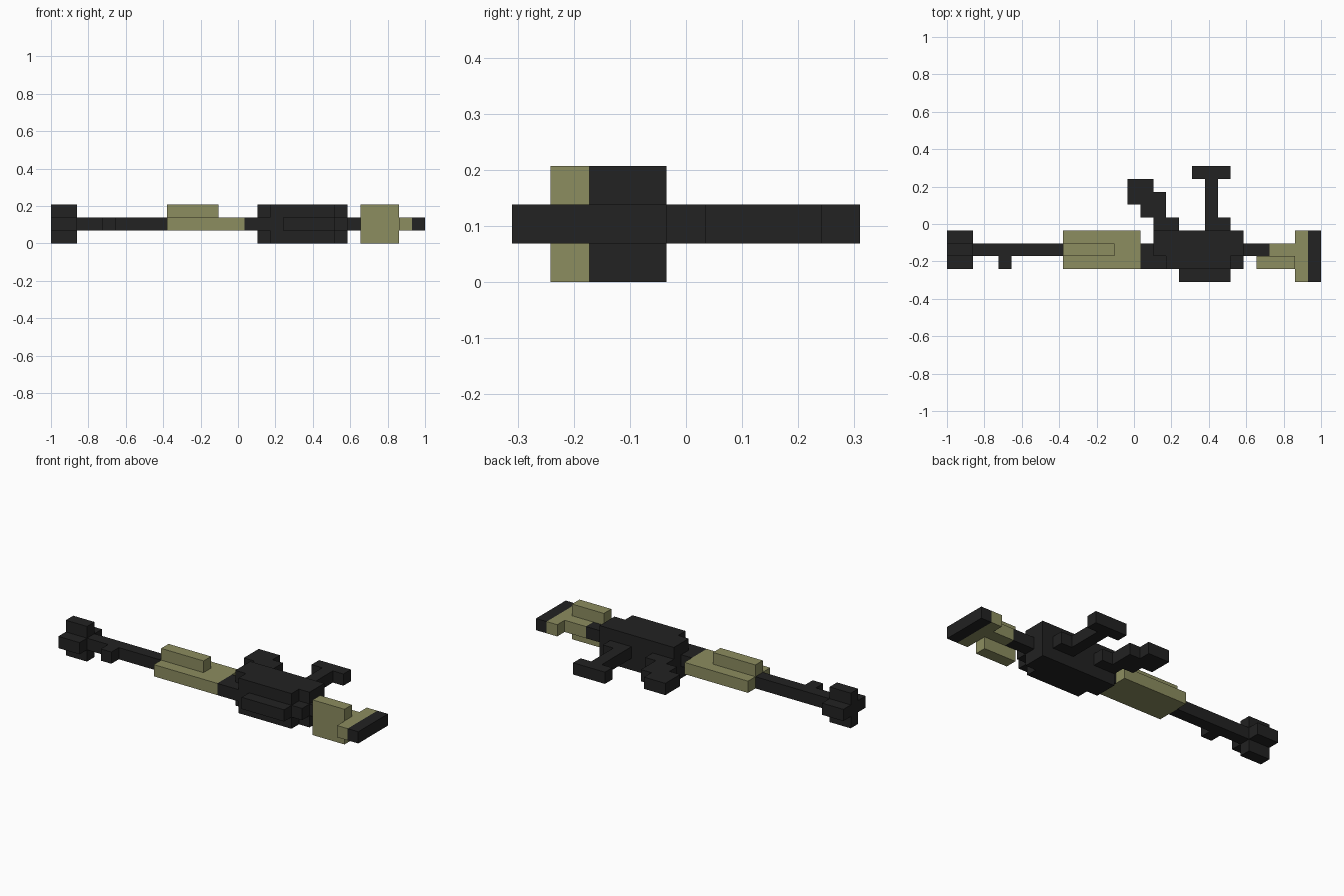
import bpy, bmesh
from mathutils import Matrix, Vector

if "Cube" in bpy.data.objects:
    bpy.data.objects.remove(bpy.data.objects["Cube"])

U = 2 / 29                              # size of one block
ORIGIN = Vector((-1, -4.5 * U, 0))      # lower corner of the block grid


def material(name, rgb):
    m = bpy.data.materials.new(name)
    m.diffuse_color = (*rgb, 1)
    m.use_nodes = True
    m.node_tree.nodes["Principled BSDF"].inputs["Base Color"].default_value = m.diffuse_color
    return m


BLACK = material("gunmetal black", (0.016, 0.016, 0.016))
OLIVE = material("olive green", (0.262, 0.266, 0.116))


def part(name, mat, *boxes):
    """One object from boxes given in blocks: x0, x1, y0, y1, (z0, z1)."""
    bm = bmesh.new()
    for b in boxes:
        x0, x1, y0, y1, z0, z1 = b if len(b) == 6 else (*b, 1, 2)
        lo = ORIGIN + U * Vector((x0, y0, z0))
        hi = ORIGIN + U * Vector((x1, y1, z1))
        bmesh.ops.create_cube(bm, size=1, matrix=Matrix.Translation(
            (lo + hi) / 2) @ Matrix.Diagonal((*(hi - lo), 1)))
    me = bpy.data.meshes.new(name)
    bm.to_mesh(me)
    bm.free()
    me.materials.append(mat)
    bpy.context.collection.objects.link(bpy.data.objects.new(name, me))


# Barrel end
part("muzzle", BLACK, (0, 2, 2, 3, 0, 3), (0, 2, 1, 2), (0, 2, 3, 4))
part("barrel", BLACK, (2, 9, 2, 3))
part("front_sight", BLACK, (4, 5, 1, 2))

# Handguard with a ridge
part("handguard", OLIVE, (9, 15, 1, 4))
part("handguard_ridge", OLIVE, (9, 13, 2, 3, 2, 3))
part("barrel_joint", BLACK, (15, 16, 1, 3))

# Central body with stepped ends
part("receiver", BLACK, (16, 23, 2, 4, 0, 3), (17, 22, 1, 2, 0, 3),
     (16, 17, 1, 2), (22, 23, 1, 2))
part("top_cover", BLACK, (18, 22, 0, 1))

# Stepped magazine and grip
part("magazine", BLACK, (16, 18, 4, 5), (15, 17, 5, 6), (14, 17, 6, 7),
     (14, 16, 7, 8))
part("grip", BLACK, (20, 22, 4, 5), (20, 21, 5, 8), (19, 22, 8, 9))

# Shoulder stock
part("stock_tube", BLACK, (23, 25, 2, 3))
part("stock", OLIVE, (25, 27, 2, 3), (27, 28, 0, 4))
part("cheek_rest", OLIVE, (24, 27, 1, 2, 0, 3))
part("butt_pad", BLACK, (28, 29, 0, 4))
